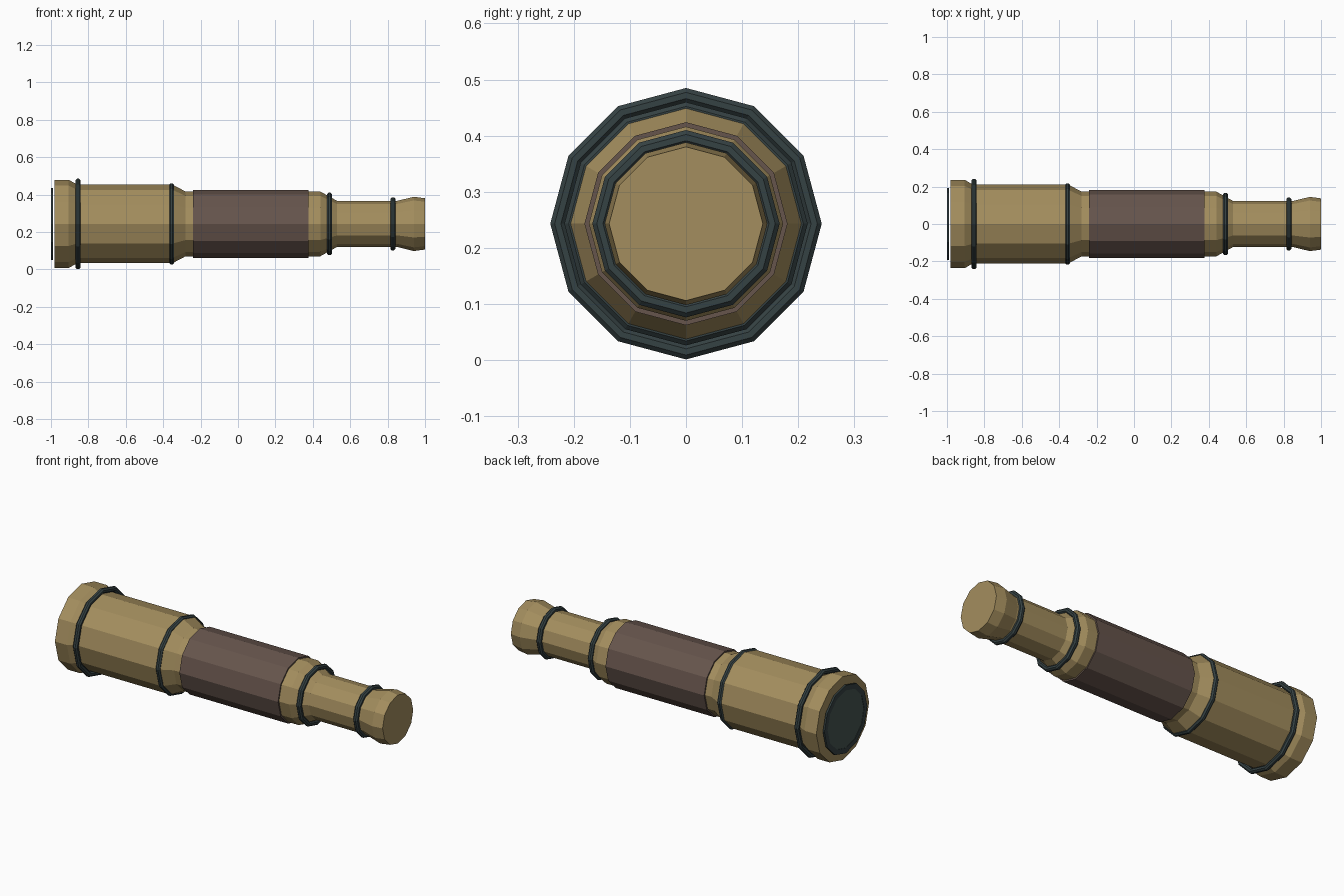
import bpy, bmesh, math

cube = bpy.data.objects.get("Cube")
if cube:
    bpy.data.objects.remove(cube)

SIDES = 12
AXIS_Z = 0.243


def material(name, rgb):
    m = bpy.data.materials.new(name)
    m.use_nodes = True
    m.diffuse_color = (*rgb, 1)
    bsdf = next(n for n in m.node_tree.nodes if n.type == 'BSDF_PRINCIPLED')
    bsdf.inputs["Base Color"].default_value = (*rgb, 1)
    return m


brass = material("brass", (0.37, 0.27, 0.112))
leather = material("brown leather", (0.133, 0.09, 0.073))
iron = material("dark iron", (0.036, 0.054, 0.056))
glass = material("dark glass", (0.06, 0.088, 0.078))


def lathe(name, profile, mat, closed=False):
    """Turn (x, radius) points around the long axis; open profiles get end caps."""
    bm = bmesh.new()
    loops = []
    for x, r in profile:
        loops.append([bm.verts.new((x, r * math.cos(a), AXIS_Z + r * math.sin(a)))
                      for a in (math.tau * i / SIDES for i in range(SIDES))])
    pairs = list(zip(loops, loops[1:]))
    if closed:
        pairs.append((loops[-1], loops[0]))
    else:
        bm.faces.new(loops[0])
        bm.faces.new(loops[-1])
    for a, b in pairs:
        for i in range(SIDES):
            j = (i + 1) % SIDES
            bm.faces.new((a[i], a[j], b[j], b[i]))
    bmesh.ops.recalc_face_normals(bm, faces=bm.faces)
    mesh = bpy.data.meshes.new(name)
    bm.to_mesh(mesh)
    bm.free()
    mesh.materials.append(mat)
    obj = bpy.data.objects.new(name, mesh)
    bpy.context.collection.objects.link(obj)
    return obj


# Brass tube: wide collar, main barrel, middle barrel, eyepiece
lathe("tube", [(-0.98, 0.236), (-0.905, 0.236), (-0.86, 0.21), (-0.35, 0.21),
               (-0.28, 0.173), (0.44, 0.173), (0.53, 0.123), (0.85, 0.123),
               (0.94, 0.145), (1.0, 0.137)], brass)

# Leather grip
lathe("grip", [(-0.24, 0.181), (0.377, 0.181)], leather)

# Rounded bands where the sections meet
for name, x, outer in (("front_band", -0.855, 0.243), ("barrel_band", -0.355, 0.218),
                       ("joint_band", 0.49, 0.168), ("eyepiece_band", 0.828, 0.143)):
    minor = 0.0145
    section = [(x + minor * math.cos(a), outer - minor + minor * math.sin(a))
               for a in (math.tau * (k + 0.5) / 8 for k in range(8))]
    lathe(name, section, iron, closed=True)

# Front lens and its rim
lathe("lens_rim", [(-1.0, 0.192), (-0.99, 0.192), (-0.99, 0.163), (-1.0, 0.163)],
      iron, closed=True)
lathe("lens", [(-0.998, 0.164), (-0.99, 0.164)], glass)
